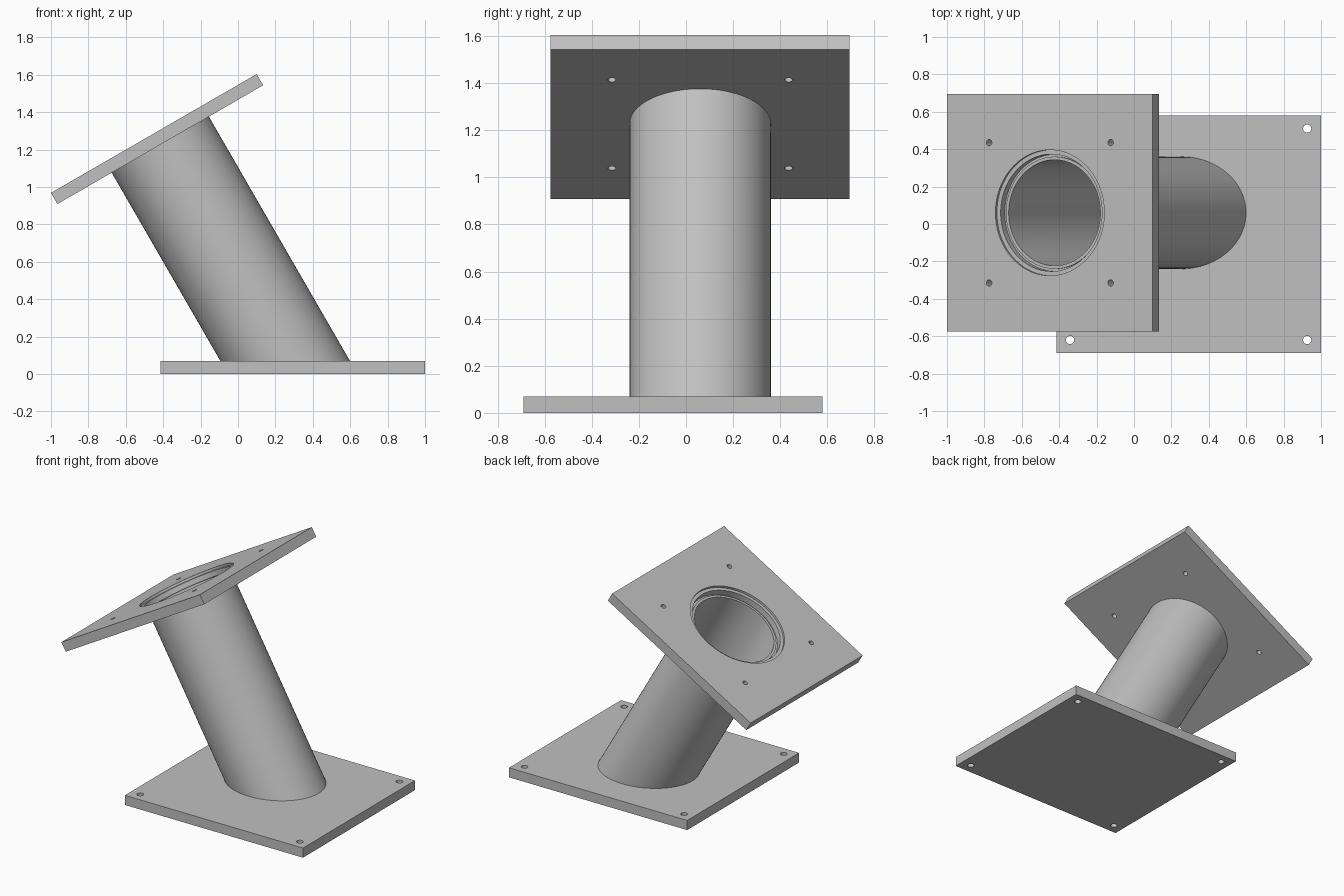
import bpy, bmesh
from math import radians, tau, cos, sin
from mathutils import Matrix, Vector

if "Cube" in bpy.data.objects:
    bpy.data.objects.remove(bpy.data.objects["Cube"])

steel = bpy.data.materials.new("steel grey")
steel.use_nodes = True
steel.diffuse_color = (0.53, 0.53, 0.53, 1)
steel.node_tree.nodes["Principled BSDF"].inputs["Base Color"].default_value = (0.53, 0.53, 0.53, 1)

THICK = 0.069
SIDE = 1.27
# Frame on the upper face of the tilted flange, its z along the tube axis
TILT = Matrix.Translation((-0.45, 0.06, 1.286)) @ Matrix.Rotation(radians(-30), 4, 'Y')
BASE = Matrix.Translation((0.292, -0.055, THICK))


def make_object(name, bm):
    bmesh.ops.recalc_face_normals(bm, faces=bm.faces[:])
    mesh = bpy.data.meshes.new(name)
    bm.to_mesh(mesh)
    bm.free()
    mesh.materials.append(steel)
    obj = bpy.data.objects.new(name, mesh)
    bpy.context.collection.objects.link(obj)
    return obj


def smooth(obj):
    obj.data.shade_smooth()
    obj.data.set_sharp_from_angle(angle=radians(30))


def revolve(bm, profile, center=(0, 0), steps=96):
    """Sweep a closed (radius, height) profile around z; radius 0 ends become caps."""
    rings = []
    for r, z in profile:
        rings.append([bm.verts.new((center[0] + r * cos(tau * i / steps),
                                    center[1] + r * sin(tau * i / steps), z))
                      for i in range(steps)])
    return rings


def bridge(bm, a, b):
    for i in range(len(a)):
        j = (i + 1) % len(a)
        bm.faces.new((a[i], a[j], b[j], b[i]))


def solid(bm, profile, center=(0, 0), steps=96):
    rings = revolve(bm, profile, center, steps)
    for a, b in zip(rings, rings[1:]):
        bridge(bm, a, b)
    bm.faces.new(rings[0])
    bm.faces.new(rings[-1])


def plate(name, length, frame, hole_x, hole_y, hole_r, bore=None):
    """Square-edged plate with four bolt holes and an optional stepped bore."""
    bm = bmesh.new()
    bmesh.ops.create_cube(bm, size=1)
    bmesh.ops.scale(bm, vec=(length, SIDE, THICK), verts=bm.verts)
    bmesh.ops.translate(bm, vec=(0, 0, -THICK / 2), verts=bm.verts)
    obj = make_object(name, bm)

    bm = bmesh.new()
    for sx in (-1, 1):
        for sy in (-1, 1):
            solid(bm, [(hole_r, -0.1), (hole_r, 0.05)], (sx * hole_x, sy * hole_y), 32)
    if bore:
        solid(bm, bore)
    cutter = make_object(name + "_cutter", bm)
    cutter.hide_render = True

    mod = obj.modifiers.new("holes", 'BOOLEAN')
    mod.object = cutter
    mod.operation = 'DIFFERENCE'
    mod.solver = 'EXACT'
    graph = bpy.context.evaluated_depsgraph_get()
    cut = bpy.data.meshes.new_from_object(obj.evaluated_get(graph))
    obj.modifiers.clear()
    obj.data = cut
    bpy.data.objects.remove(cutter)
    obj.data.transform(frame)
    smooth(obj)
    return obj


# Base plate with corner bolt holes
plate("base_plate", 1.415, BASE, 0.634, 0.565, 0.022)

# Tilted flange with a stepped bore around the recessed tube end
plate("top_flange", SIDE, TILT, 0.375, 0.375, 0.017,
      [(0.30, -0.1), (0.30, -0.06), (0.313, -0.06), (0.313, -0.016),
       (0.336, -0.016), (0.336, 0.05)])

# Hollow slanted tube, cut off level just inside the base plate
bm = bmesh.new()
rings = revolve(bm, [(0.30, -1.85), (0.30, -0.05), (0.283, -0.05), (0.283, -1.85)])
for a, b in zip(rings, rings[1:] + rings[:1]):
    bridge(bm, a, b)
bm.transform(TILT)
bmesh.ops.bisect_plane(bm, geom=bm.verts[:] + bm.edges[:] + bm.faces[:],
                       plane_co=Vector((0, 0, THICK - 0.01)),
                       plane_no=Vector((0, 0, -1)), clear_outer=True)
smooth(make_object("slanted_tube", bm))
